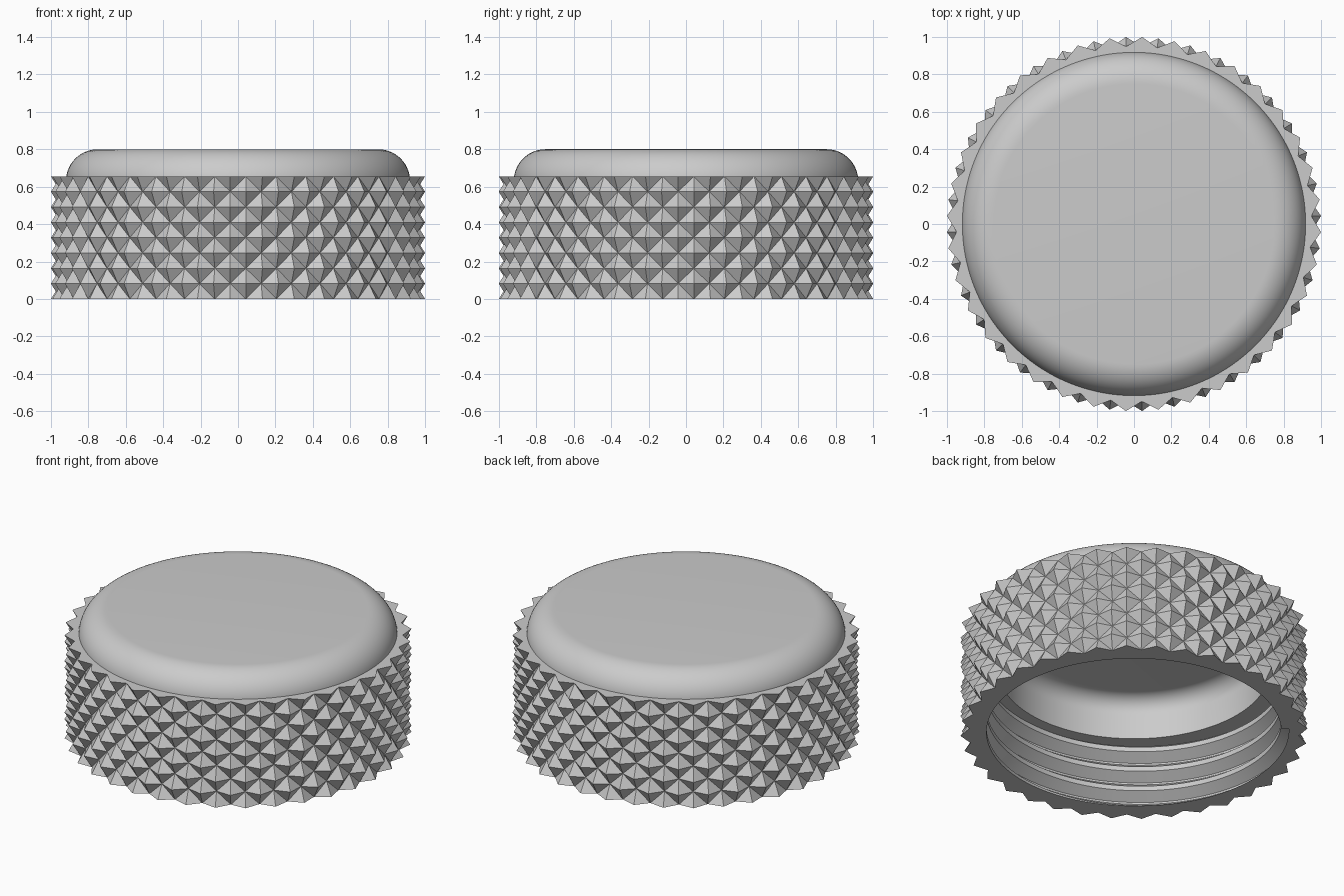
import bpy, bmesh
from math import sin, cos, pi, radians, tau

cube = bpy.data.objects.get("Cube")
if cube:
    bpy.data.objects.remove(cube)

grey = bpy.data.materials.new("plain grey")
grey.use_nodes = True
colour = (0.6, 0.6, 0.6, 1)
grey.diffuse_color = colour
grey.node_tree.nodes["Principled BSDF"].inputs["Base Color"].default_value = colour

COLS, ROWS, GRIP_H = 72, 8, 0.655      # knurl grid
PEAK, VALLEY = 1.001, 0.95
BORE, DEPTH, PITCH = 0.85, 0.06, 0.13  # threaded bore
HALF, FLAT, LEDGE = 0.05, 0.006, 0.407
START = radians(137.5)


def polar(r, a, z):
    return (r * cos(a), r * sin(a), z)


def finish(bm, name, smooth=False):
    bmesh.ops.remove_doubles(bm, verts=bm.verts[:], dist=1e-5)
    bmesh.ops.dissolve_degenerate(bm, edges=bm.edges[:], dist=1e-6)
    mesh = bpy.data.meshes.new(name)
    bm.to_mesh(mesh)
    bm.free()
    mesh.materials.append(grey)
    obj = bpy.data.objects.new(name, mesh)
    bpy.context.collection.objects.link(obj)
    if smooth:
        bpy.ops.object.select_all(action='DESELECT')
        obj.select_set(True)
        bpy.context.view_layer.objects.active = obj
        bpy.ops.object.shade_smooth_by_angle(angle=radians(30))
    return obj


def knurl_angle(i):
    return radians(2.5) + tau * i / COLS


def knurl_radius(i, j):
    return VALLEY if (i + j) % 2 == 0 else PEAK


# Knurled grip: checkerboard of diamond pyramids, with a flat top rim
bm = bmesh.new()
grid = [[bm.verts.new(polar(knurl_radius(i, j), knurl_angle(i), GRIP_H * j / ROWS))
         for j in range(ROWS + 1)] for i in range(COLS)]
rim = [bm.verts.new(polar(0.9, knurl_angle(i), GRIP_H)) for i in range(COLS)]
for i in range(COLS):
    n = (i + 1) % COLS
    for j in range(ROWS):
        a, b, c, d = grid[i][j], grid[n][j], grid[n][j + 1], grid[i][j + 1]
        if (i + j) % 2 == 0:
            tris = ((a, b, c), (a, c, d))
        else:
            tris = ((a, b, d), (b, c, d))
        for t in tris:
            bm.faces.new(t)
    bm.faces.new((grid[i][ROWS], grid[n][ROWS], rim[n], rim[i]))
finish(bm, "knurled_grip")


# Threaded bore: helical groove cut in the inner wall, and the bottom rim
def groove_centre(t, k):
    return 0.018 + PITCH * (t + k)


def bore_radius(t, z):
    cut = 0
    for k in range(4):
        off = abs(z - groove_centre(t, k))
        cut = max(cut, min(1, (HALF - off) / (HALF - FLAT)))
    return BORE + DEPTH * cut


bm = bmesh.new()
STEPS = 2 * COLS
offsets = (-HALF, -FLAT, FLAT, HALF)
columns, outer = [], []
for s in range(STEPS + 1):
    t = s / STEPS
    a = START + tau * t
    heights = [0] + [min(max(groove_centre(t, k) + o, 0), LEDGE)
                     for k in range(-1, 4) for o in offsets] + [LEDGE]
    columns.append([bm.verts.new(polar(bore_radius(t, z), a, z)) for z in heights])
    # outer edge follows the knurl, with midpoints between its corners
    i = 27 + s // 2
    p = polar(knurl_radius(i, 0), knurl_angle(i), 0)
    if s % 2:
        q = polar(knurl_radius(i + 1, 0), knurl_angle(i + 1), 0)
        p = [(u + v) / 2 for u, v in zip(p, q)]
    outer.append(bm.verts.new(p))
for s in range(STEPS):
    c, n = columns[s], columns[s + 1]
    for j in range(len(c) - 1):
        bm.faces.new((c[j], c[j + 1], n[j + 1], n[j]))
    bm.faces.new((outer[s], c[0], n[0], outer[s + 1]))
# blunt end of the groove, where the last turn meets the first
first, last = columns[0], columns[-1]
for j in range(5, 8):
    bm.faces.new((last[j - 4], last[j - 3], first[j + 1], first[j]))
finish(bm, "threaded_bore", smooth=True)


# Domed cap: rounded disc outside, filleted cavity and seal ledge inside
def arc(cx, cz, r, a0, a1, n=10):
    return [(cx + r * cos(a0 + (a1 - a0) * k / n), cz + r * sin(a0 + (a1 - a0) * k / n))
            for k in range(n + 1)]


profile = [(0, 0.67)] + arc(0.68, 0.57, 0.1, pi / 2, 0)
profile += [(0.78, LEDGE), (0.92, LEDGE)]
profile += arc(0.75, 0.63, 0.17, 0, pi / 2, 14) + [(0, 0.8)]
bm = bmesh.new()
verts = [bm.verts.new((r, 0, z)) for r, z in profile]
edges = [bm.edges.new(pair) for pair in zip(verts, verts[1:])]
bmesh.ops.spin(bm, geom=verts + edges, cent=(0, 0, 0), axis=(0, 0, 1),
               angle=tau, steps=STEPS, use_merge=False)
bmesh.ops.remove_doubles(bm, verts=bm.verts[:], dist=1e-5)
bmesh.ops.recalc_face_normals(bm, faces=bm.faces[:])
finish(bm, "domed_cap", smooth=True)
